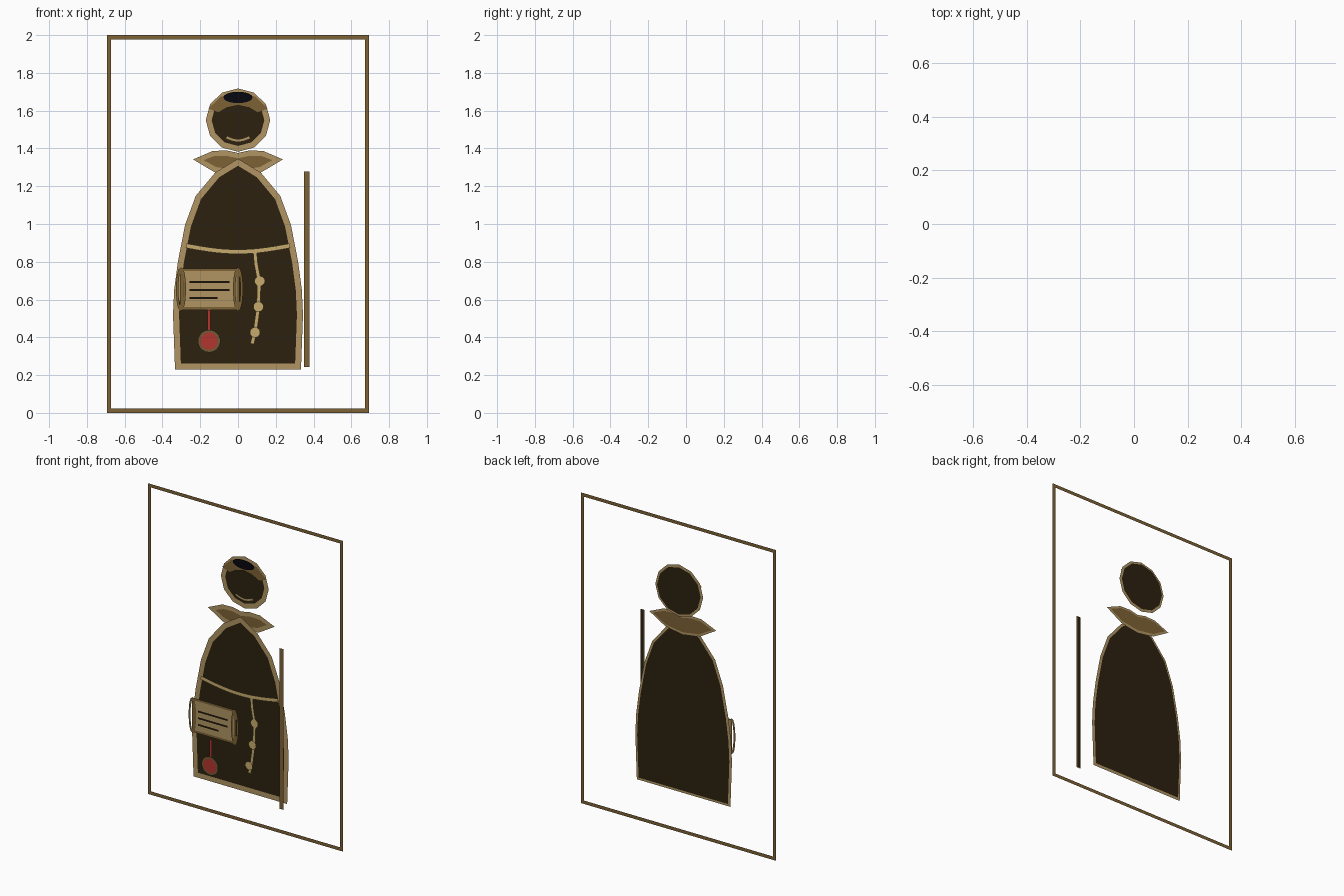
import bpy
import math
from mathutils import Vector

cube = bpy.data.objects.get("Cube")
if cube:
    bpy.data.objects.remove(cube, do_unlink=True)


def material(name, r, g, b):
    m = bpy.data.materials.new(name)
    m.use_nodes = True
    m.diffuse_color = (r, g, b, 1)
    node = next(n for n in m.node_tree.nodes if n.type == 'BSDF_PRINCIPLED')
    node.inputs["Base Color"].default_value = (r, g, b, 1)
    node.inputs["Roughness"].default_value = 0.9
    return m


TAN = material("tan", 0.44, 0.30, 0.125)
BROWN = material("brown", 0.205, 0.122, 0.036)
DARK = material("dark_brown", 0.025, 0.015, 0.005)
BLACK = material("black", 0.002, 0.002, 0.005)
GOLD = material("gold", 0.57, 0.41, 0.15)
RED = material("red", 0.45, 0.035, 0.027)
OLIVE = material("olive_brown", 0.16, 0.105, 0.035)


def build(name, points, faces, y, mat):
    """Flat sheet in the xz plane at depth y, facing the front."""
    mesh = bpy.data.meshes.new(name)
    mesh.from_pydata([(p[0], y, p[1]) for p in points], [], faces)
    mesh.update()
    if mesh.polygons[0].normal.y > 0:
        mesh.flip_normals()
    mesh.materials.append(mat)
    obj = bpy.data.objects.new(name, mesh)
    bpy.context.collection.objects.link(obj)
    return obj


def plate(name, points, y, mat):
    return build(name, points, [list(range(len(points)))], y, mat)


def ribbon(name, points, y, width, mat, closed=False):
    """Flat stroke of even width with mitred corners."""
    pts = [Vector(p) for p in points]
    n = len(pts)
    verts = []
    for i, p in enumerate(pts):
        before = pts[i - 1] if closed or i > 0 else None
        after = pts[(i + 1) % n] if closed or i < n - 1 else None
        a = (p - before).normalized() if before is not None else None
        b = (after - p).normalized() if after is not None else a
        a = a if a is not None else b
        t = (a + b).normalized()
        side = Vector((-t.y, t.x)) * (width / 2) / max(t.dot(a), 0.5)
        verts += [p + side, p - side]
    faces = []
    for i in range(n if closed else n - 1):
        j = (i + 1) % n
        faces.append((2 * i, 2 * i + 1, 2 * j + 1, 2 * j))
    return build(name, verts, faces, y, mat)


def ellipse(cx, cz, rx, rz, sides):
    steps = [2 * math.pi * i / sides for i in range(sides)]
    return [(cx + rx * math.sin(a), cz + rz * math.cos(a)) for a in steps]


def rect(x0, x1, z0, z1):
    return [(x0, z0), (x1, z0), (x1, z1), (x0, z1)]


def mirrored(half):
    """Close a right half profile (top to bottom) with its reflection."""
    return half + [(-x, z) for x, z in reversed(half) if x > 0]


def arc(x0, x1, z, sag, steps=10):
    return [(x0 + (x1 - x0) * i / steps,
             z - sag * math.sin(math.pi * i / steps)) for i in range(steps + 1)]


# Border frame
ribbon("frame", rect(-0.683, 0.683, 0.011, 1.989), 0.077, 0.022, BROWN, True)

# Head, brim, cap opening and mouth
head = ellipse(0, 1.55, 0.155, 0.152, 12)
plate("head", head, 0.073, DARK)
ribbon("head_outline", head, 0.069, 0.03, TAN, True)
brim = mirrored([(0, 1.69), (0.09, 1.675), (0.157, 1.612), (0.105, 1.588),
                 (0.06, 1.615), (0, 1.628)])
plate("brim", brim, 0.063, BROWN)
plate("cap_opening", ellipse(0, 1.67, 0.077, 0.03, 20), 0.056, BLACK)
ribbon("mouth", arc(-0.063, 0.063, 1.46, 0.018), 0.064, 0.016, TAN)

# Collar
collar = mirrored([(0, 1.362), (0.06, 1.375), (0.13, 1.373), (0.21, 1.34),
                   (0.12, 1.288), (0, 1.27)])
plate("collar", collar, 0.036, BROWN)
ribbon("collar_outline", collar, 0.033, 0.028, TAN, True)

# Cloaked body
body = mirrored([(0, 1.327), (0.11, 1.26), (0.21, 1.14), (0.265, 0.99),
                 (0.302, 0.8), (0.322, 0.65), (0.328, 0.52), (0.318, 0.246)])
plate("body", body, 0.028, DARK)
ribbon("body_outline", body, 0.024, 0.032, TAN, True)

# Belt and hanging string of beads
ribbon("belt", arc(-0.275, 0.275, 0.885, 0.032, 14), 0.014, 0.024, GOLD)
ribbon("bead_string", [(0.09, 0.85), (0.095, 0.79), (0.112, 0.7),
                       (0.108, 0.56), (0.09, 0.43), (0.075, 0.365)],
       0.008, 0.02, GOLD)
beads = [(0.115, 0.698, 0.002), (0.108, 0.562, -0.008), (0.09, 0.426, -0.017)]
for i, (x, z, y) in enumerate(beads):
    plate(f"bead_{i + 1}", ellipse(x, z, 0.028, 0.028, 10), y, GOLD)

# Scroll with rolled ends and written lines
page = rect(-0.3, 0, 0.552, 0.758)
plate("scroll_page", page, -0.025, TAN)
ribbon("scroll_outline", page, -0.029, 0.015, BROWN, True)
for side, x in (("right", -0.302), ("left", 0)):
    ribbon(f"scroll_roll_{side}", ellipse(x, 0.655, 0.02, 0.107, 20),
           -0.033, 0.013, BROWN, True)
for i, end in enumerate((-0.045, -0.045, -0.108)):
    z = 0.694 - 0.043 * i
    ribbon(f"written_line_{i + 1}", [(-0.257, z), (end, z)], -0.042, 0.011, DARK)

# Cord and seal
ribbon("seal_cord", [(-0.153, 0.545), (-0.153, 0.43)], -0.058, 0.016, RED)
seal = ellipse(-0.153, 0.38, 0.053, 0.053, 18)
plate("seal", seal, -0.064, RED)
ribbon("seal_rim", seal, -0.067, 0.014, OLIVE, True)

# Staff
plate("staff_core", rect(0.354, 0.375, 0.245, 1.275), -0.073, DARK)
ribbon("staff", [(0.3645, 0.243), (0.3645, 1.277)], -0.077, 0.03, BROWN)
